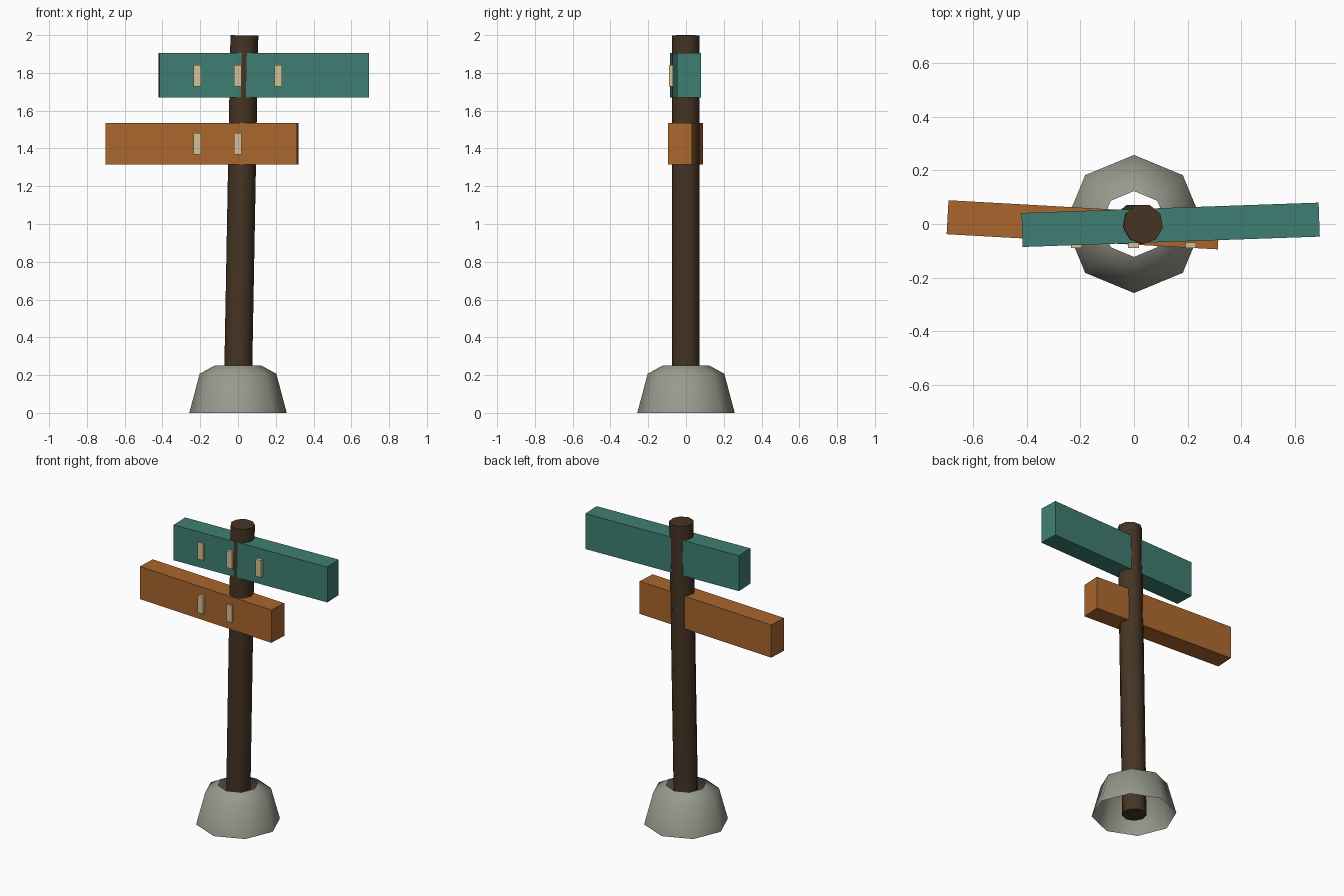
import bpy, bmesh, math
from mathutils import Matrix

if "Cube" in bpy.data.objects:
    bpy.data.objects.remove(bpy.data.objects["Cube"])


def material(name, rgb):
    """Flat colour given as 0-255 sRGB, stored linear."""
    m = bpy.data.materials.new(name)
    lin = [((c / 255 + 0.055) / 1.055) ** 2.4 for c in rgb]
    m.diffuse_color = (*lin, 1)
    m.use_nodes = True
    m.node_tree.nodes["Principled BSDF"].inputs["Base Color"].default_value = m.diffuse_color
    return m


TEAL = material("teal_paint", (63, 127, 115))
ORANGE = material("orange_paint", (170, 102, 45))
BROWN = material("dark_wood", (70, 52, 36))
STONE = material("grey_stone", (151, 154, 140))
CREAM = material("cream_peg", (212, 194, 150))


def finish(name, bm, mat, smooth_angle=None):
    me = bpy.data.meshes.new(name)
    bm.to_mesh(me)
    bm.free()
    ob = bpy.data.objects.new(name, me)
    bpy.context.collection.objects.link(ob)
    me.materials.append(mat)
    if smooth_angle:
        bpy.ops.object.select_all(action='DESELECT')
        ob.select_set(True)
        bpy.context.view_layer.objects.active = ob
        bpy.ops.object.shade_smooth_by_angle(angle=math.radians(smooth_angle))
    return ob


def box(name, size, loc, mat, yaw=0):
    bm = bmesh.new()
    bmesh.ops.create_cube(bm, size=1, matrix=Matrix.Diagonal((*size, 1)))
    ob = finish(name, bm, mat)
    ob.location = loc
    ob.rotation_euler.z = math.radians(yaw)
    return ob


def rings(name, profile, sides, mat, caps):
    """Loft rings of (radius, z); first vertex of each ring faces the front."""
    bm = bmesh.new()
    loops = []
    for r, z in profile:
        angles = [2 * math.pi * i / sides - math.pi / 2 for i in range(sides)]
        loops.append([bm.verts.new((r * math.cos(a), r * math.sin(a), z)) for a in angles])
    for lo, hi in zip(loops, loops[1:]):
        for i in range(sides):
            j = (i + 1) % sides
            bm.faces.new((lo[i], lo[j], hi[j], hi[i]))
    if caps:
        bm.faces.new(loops[0][::-1])
        bm.faces.new(loops[-1])
    return finish(name, bm, mat, 50)


# Open, hollow stone footing
rings("stone_base", [(0.258, 0), (0.203, 0.207), (0.123, 0.251)], 8, STONE, False)

# Slightly leaning post
post = rings("post", [(0.075, -0.9985), (0.075, 0.9985)], 9, BROWN, True)
post.location = (0.0155, 0, 1.0)
post.rotation_euler.y = math.radians(1.05)

# Sign boards, each turned a little on the post
box("upper_board", (1.111, 0.127, 0.237), (0.137, -0.003, 1.788), TEAL, 2)
box("lower_board", (1.015, 0.127, 0.219), (-0.19, -0.003, 1.425), ORANGE, -3.2)

# Small pegs on the board fronts
for board, z, xs in (("upper", 1.785, (-0.215, -0.002, 0.212)),
                     ("lower", 1.426, (-0.215, -0.002))):
    for i, x in enumerate(xs):
        box(f"{board}_peg_{i + 1}", (0.04, 0.021, 0.114), (x, -0.08, z), CREAM)
